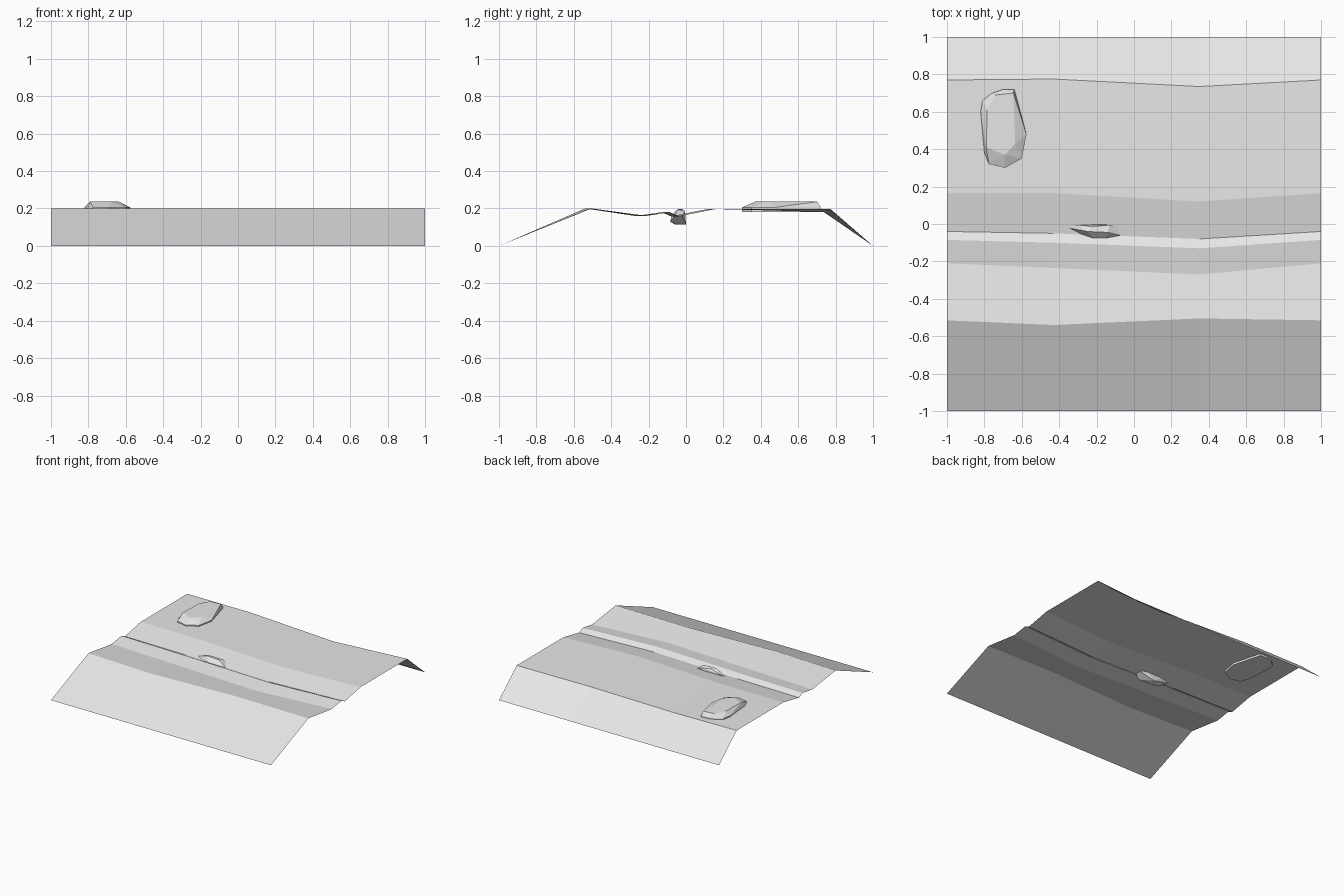
import bpy
import bmesh
from mathutils import Vector

default_cube = bpy.data.objects.get("Cube")
if default_cube:
    bpy.data.objects.remove(default_cube, do_unlink=True)


def make_material(name, colour):
    material = bpy.data.materials.new(name)
    material.use_nodes = True
    material.diffuse_color = colour
    shader = next(node for node in material.node_tree.nodes if node.type == "BSDF_PRINCIPLED")
    shader.inputs["Base Color"].default_value = colour
    return material


stone_grey = make_material("stone grey", (0.8, 0.8, 0.8, 1))


def finish(name, bm):
    """Turn a bmesh into a flat shaded scene object."""
    mesh = bpy.data.meshes.new(name)
    bm.to_mesh(mesh)
    bm.free()
    mesh.materials.append(stone_grey)
    scene_object = bpy.data.objects.new(name, mesh)
    bpy.context.collection.objects.link(scene_object)
    return scene_object


def make_sheet(name, stations, rows):
    """Loft a sheet through rows of (depths at each station, heights at each station)."""
    bm = bmesh.new()
    grid = []
    for depths, heights in rows:
        points = zip(stations, depths, heights)
        grid.append([bm.verts.new(point) for point in points])
    for near, far in zip(grid, grid[1:]):
        for i in range(len(stations) - 1):
            bm.faces.new((near[i], near[i + 1], far[i + 1], far[i]))
    return finish(name, bm)


def make_rock(name, centre, points):
    """Chiselled boulder: the convex hull of corner points around a centre."""
    bm = bmesh.new()
    for point in points:
        bm.verts.new(Vector(centre) + Vector(point))
    hull = bmesh.ops.convex_hull(bm, input=bm.verts[:])
    spare = {item for item in hull["geom_interior"] if isinstance(item, bmesh.types.BMVert)}
    bmesh.ops.delete(bm, geom=list(spare), context="VERTS")
    bmesh.ops.dissolve_limit(bm, angle_limit=0.05, verts=bm.verts[:], edges=bm.edges[:])
    bmesh.ops.recalc_face_normals(bm, faces=bm.faces[:])
    return finish(name, bm)


def level(value):
    return [value] * 4


# Ground: front bank, shallow dip, small step, plateau and back bank
stations = (-1, -0.43, 0.35, 1)
front_edge = (level(-1), level(0))
front_ridge = ((-.515, -.54, -.505, -.515), level(.2))
dip = ((-.21, -.235, -.27, -.21), level(.16))
step_top = ((-.085, -.1, -.13, -.085), level(.18))
step_foot = ((-.04, -.05, -.08, -.04), level(.158))
plateau_front = ((.165, .165, .12, .165), level(.198))
plateau_back = ((.77, .775, .735, .77), (.198, .195, .182, .198))
back_edge = (level(1), level(0))
make_sheet("ground", stations, [front_edge, front_ridge, dip, step_top, step_foot,
                                plateau_front, plateau_back, back_edge])

# Large flat boulder on the plateau
large_outline = [(-.12, .1), (-.11, .16), (-.06, .2), (0, .22), (.06, .22),
                 (.125, -.02), (.1, -.15), (.01, -.2), (-.075, -.18), (-.1, -.12)]
large_top = [(-.09, -.09), (-.085, .11), (-.04, .19), (.055, .2), (.065, -.07), (.01, -.13)]
large_points = [(x, y, height) for x, y in large_outline for height in (-.02, .006)]
large_points += [(x, y, .036) for x, y in large_top]
make_rock("large_boulder", (-.7, .5, .2), large_points)

# Small boulder sunk through the step
small_points = [
    (-.1, .035, .02), (-.02, .025, .035), (.07, .035, .025), (-.05, 0, .038), (.06, -.005, .035),
    (-.155, .02, 0), (-.02, -.035, .005), (.05, -.035, .005), (.125, -.02, 0), (.12, .02, 0),
    (-.09, -.03, -.03), (.09, -.045, -.03), (0, .04, -.045), (0, -.02, -.045)]
make_rock("small_boulder", (-.2, -.04, .16), small_points)
